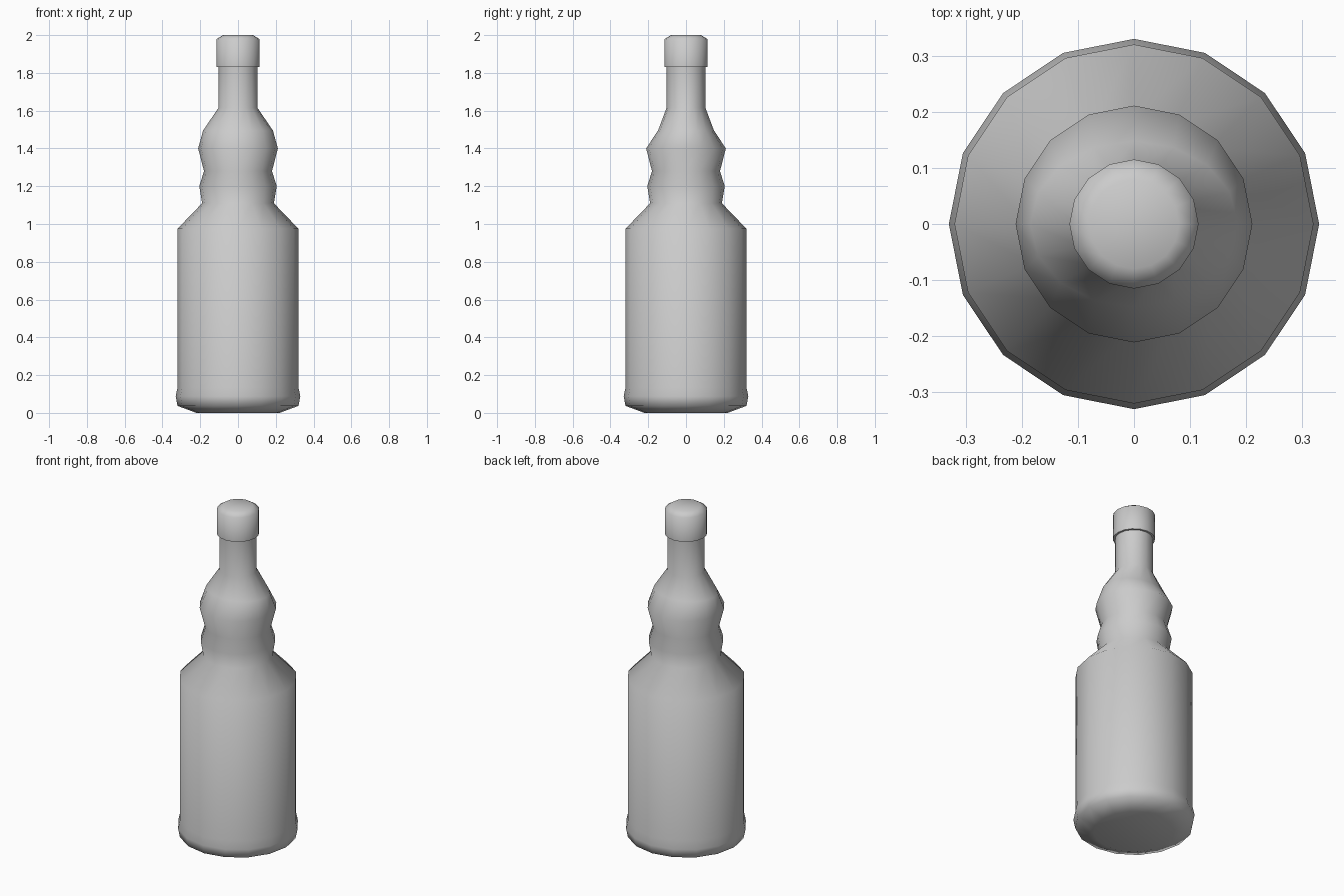
import bpy, bmesh, math

SIDES = 16

cube = bpy.data.objects.get("Cube")
if cube:
    bpy.data.objects.remove(cube, do_unlink=True)

grey = bpy.data.materials.new("plain_grey")
grey.use_nodes = True
colour = (0.6, 0.6, 0.6, 1)
grey.diffuse_color = colour
grey.node_tree.nodes["Principled BSDF"].inputs["Base Color"].default_value = colour


def lathe(name, profile, close_bottom=True):
    """Stack rings given as (x radius, y radius, height) into a smooth solid."""
    bm = bmesh.new()
    rings = []
    for rx, ry, z in profile:
        angles = [2 * math.pi * i / SIDES for i in range(SIDES)]
        rings.append([bm.verts.new((rx * math.cos(a), ry * math.sin(a), z)) for a in angles])
    for low, high in zip(rings, rings[1:]):
        for i in range(SIDES):
            j = (i + 1) % SIDES
            bm.faces.new((low[i], low[j], high[j], high[i]))
    bm.faces.new(rings[-1])
    if close_bottom:
        bm.faces.new(rings[0][::-1])
    bmesh.ops.recalc_face_normals(bm, faces=bm.faces)
    mesh = bpy.data.meshes.new(name)
    bm.to_mesh(mesh)
    bm.free()
    mesh.materials.append(grey)
    obj = bpy.data.objects.new(name, mesh)
    bpy.context.collection.objects.link(obj)
    bpy.ops.object.select_all(action="DESELECT")
    obj.select_set(True)
    bpy.context.view_layer.objects.active = obj
    bpy.ops.object.shade_smooth_by_angle(angle=math.radians(80))


def round_rings(points):
    return [(r, r, z) for r, z in points]


# Glass: footed base, straight body, shoulder, double bulge and neck
lower = round_rings([(0.22, 0), (0.32, 0.037), (0.33, 0.088), (0.32, 0.135), (0.32, 0.975),
                     (0.19, 1.11), (0.205, 1.2), (0.18, 1.28), (0.211, 1.4)])
oval_bulge = [(0.185, 0.148, 1.495)]
neck = round_rings([(0.103, 1.615), (0.103, 1.84)])
lathe("bottle_body", lower + oval_bulge + neck)

# Cap with a chamfered top
lathe("bottle_cap", round_rings([(0.115, 1.832), (0.115, 1.978), (0.08, 2)]))
